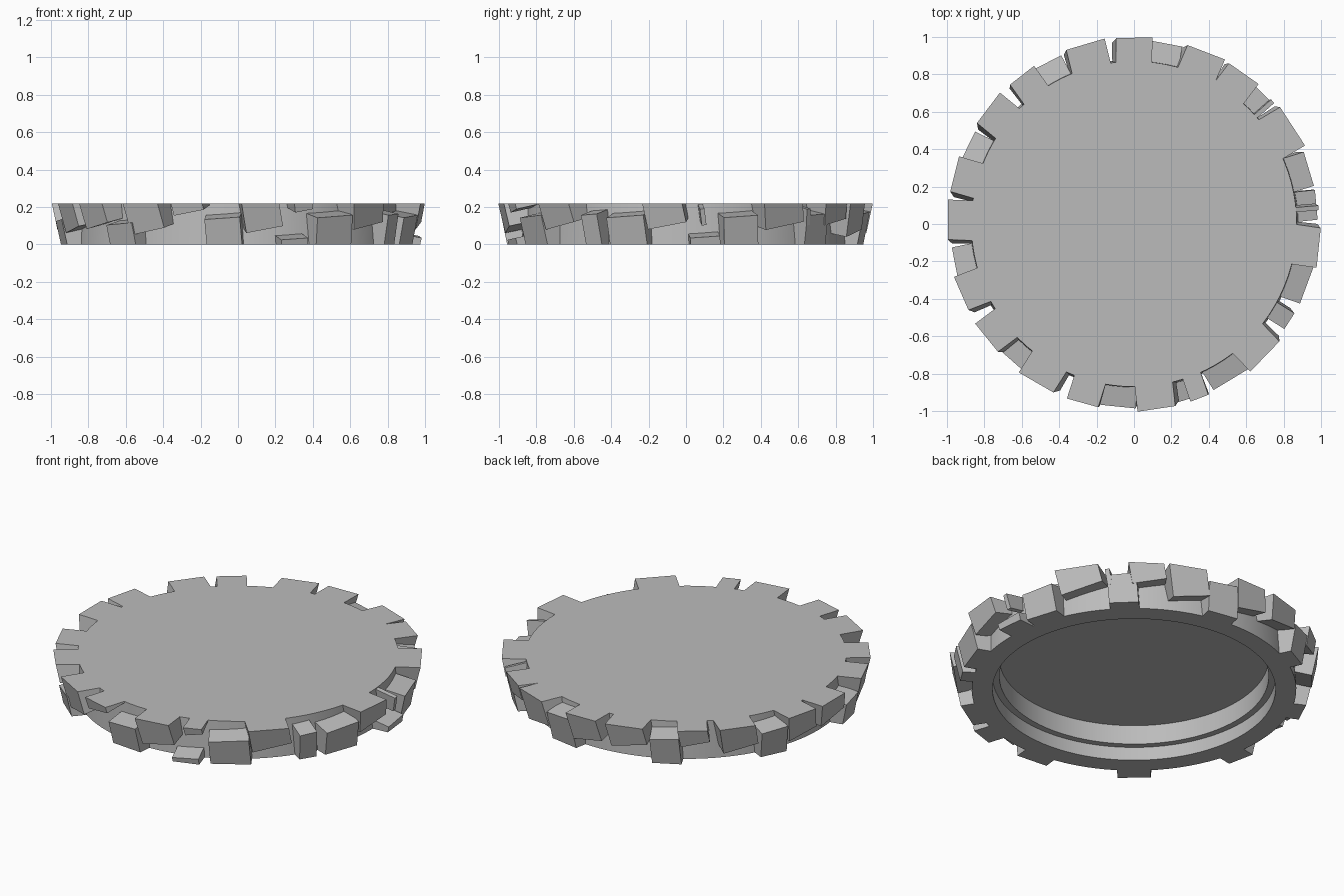
import bpy, bmesh
from math import radians, tau
from mathutils import Matrix, Vector

cube = bpy.data.objects.get("Cube")
if cube:
    bpy.data.objects.remove(cube, do_unlink=True)

HEIGHT = 0.22
TILT = radians(12)     # every stone leans outward
DEPTH = 0.16

grey = bpy.data.materials.new("stone grey")
grey.use_nodes = True
grey.diffuse_color = (0.5, 0.5, 0.5, 1)
grey.node_tree.nodes["Principled BSDF"].inputs["Base Color"].default_value = (0.5, 0.5, 0.5, 1)


def add_object(name, bm):
    bmesh.ops.recalc_face_normals(bm, faces=bm.faces)
    mesh = bpy.data.meshes.new(name)
    bm.to_mesh(mesh)
    bm.free()
    mesh.materials.append(grey)
    obj = bpy.data.objects.new(name, mesh)
    bpy.context.collection.objects.link(obj)
    return obj


def clip(bm, z, direction):
    """Cut away everything beyond a level plane and cap the cut."""
    geom = bm.verts[:] + bm.edges[:] + bm.faces[:]
    cut = bmesh.ops.bisect_plane(bm, geom=geom, plane_co=(0, 0, z),
                                 plane_no=(0, 0, direction), clear_outer=True)
    edges = [e for e in cut["geom_cut"] if isinstance(e, bmesh.types.BMEdge)]
    if edges:
        bmesh.ops.holes_fill(bm, edges=edges, sides=0)


def add_stone(name, angle, width, radius, z, low, high, roll):
    """Box anchored at its outer face, turned around the rim, trimmed flush."""
    bm = bmesh.new()
    box = (Matrix.Translation((-DEPTH / 2, 0, (low + high) / 2))
           @ Matrix.Diagonal((DEPTH, width, high - low, 1)))
    place = (Matrix.Rotation(radians(angle), 4, "Z")
             @ Matrix.Translation((radius, 0, z))
             @ Matrix.Rotation(TILT, 4, "Y")
             @ Matrix.Rotation(radians(roll), 4, "X"))
    bmesh.ops.create_cube(bm, size=1, matrix=place @ box)
    clip(bm, 0, -1)
    clip(bm, HEIGHT, 1)
    add_object(name, bm)


# Round plate with a stepped hollow underneath
profile = [(0, HEIGHT), (0.87, HEIGHT), (0.88, 0), (0.767, 0), (0.767, 0.08),
           (0.73, 0.08), (0.73, 0.195), (0, 0.195)]
bm = bmesh.new()
points = [bm.verts.new((r, 0, z)) for r, z in profile]
edges = [bm.edges.new(pair) for pair in zip(points, points[1:])]
bmesh.ops.spin(bm, geom=points + edges, cent=(0, 0, 0), axis=(0, 0, 1),
               angle=tau, steps=96)
bmesh.ops.remove_doubles(bm, verts=bm.verts, dist=0.0001)
plate = add_object("round_plate", bm)
bpy.context.view_layer.objects.active = plate
plate.select_set(True)
bpy.ops.object.shade_smooth_by_angle(angle=radians(30))

# Upper stones, level with the plate: angle, width, underside height
upper = [(91.5, .19, .08), (69, .21, .06), (55, .19, .12), (33, .24, .1),
         (-6, .21, .1), (-44, .22, .1), (-69, .1, .18), (-81.5, .2, .08),
         (-105.5, .17, .17), (-120, .21, .07), (-141, .19, .1),
         (-156.5, .19, .08), (180, .21, .1), (166, .19, .08), (143, .2, .08),
         (128, .16, .13), (106.5, .21, .1)]
for i, (angle, width, under) in enumerate(upper):
    lean = (HEIGHT - under) * 0.21
    add_stone(f"upper_stone_{i + 1}", angle, width, 0.995 - lean, under, 0, 0.35, 11)

# Lower stones, standing on the ground: angle, width, top height
lower = [(80, .18, .17), (46, .16, .16), (17.5, .19, .15), (6, .16, .04),
         (-19.5, .21, .15), (-32, .1, .16), (-58, .22, .15), (-72, .15, .03),
         (-95, .19, .14), (-130.5, .18, .11), (-168, .16, .13),
         (154.5, .16, .16), (118, .16, .16)]
for i, (angle, width, top) in enumerate(lower):
    add_stone(f"lower_stone_{i + 1}", angle, width, 0.98, top, -0.3, 0, 4)

# Thin shards wedged in the gaps
for i, angle in enumerate((5, 41.5)):
    add_stone(f"shard_{i + 1}", angle, 0.025, 0.99, 0.19, -0.09, 0, 8)
